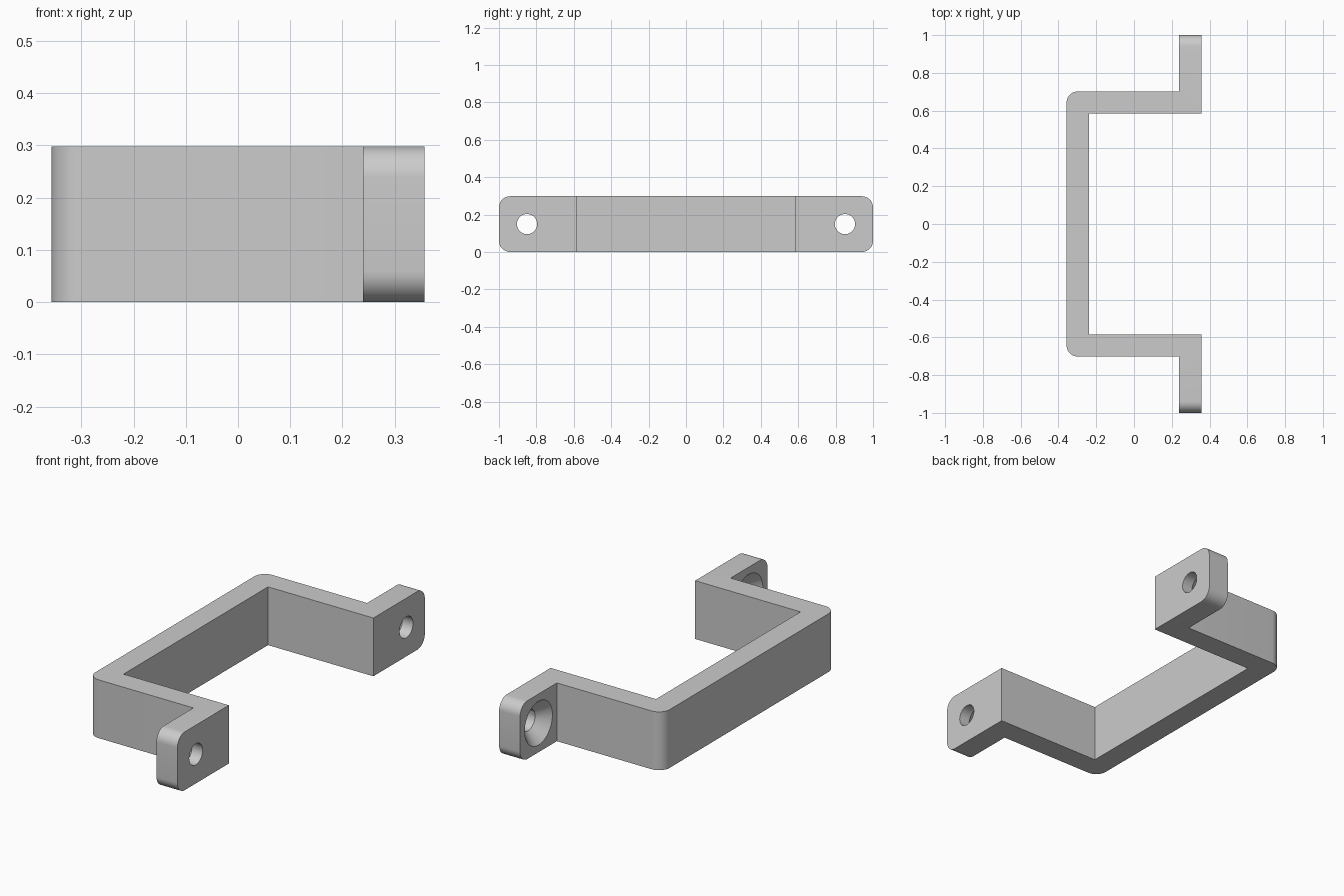
import bpy, bmesh, math
from mathutils import Matrix

cube = bpy.data.objects.get("Cube")
if cube:
    bpy.data.objects.remove(cube, do_unlink=True)

HALF_X, HALF_Y, HEIGHT, THICK = 0.357, 1.0, 0.298, 0.118
ARM_Y, RADIUS = 0.702, 0.06
HOLE_Y, HOLE_R, SINK_R = 0.85, 0.054, 0.112

grey = bpy.data.materials.new("plain grey")
grey.use_nodes = True
colour = (0.6, 0.6, 0.6, 1)
grey.diffuse_color = colour
grey.node_tree.nodes["Principled BSDF"].inputs["Base Color"].default_value = colour


def make_object(name, bm):
    bmesh.ops.recalc_face_normals(bm, faces=bm.faces)
    mesh = bpy.data.meshes.new(name)
    bm.to_mesh(mesh)
    bm.free()
    mesh.materials.append(grey)
    obj = bpy.data.objects.new(name, mesh)
    bpy.context.collection.objects.link(obj)
    return obj


# Bracket: half outline mirrored in y, then extruded upwards
half = [(-HALF_X, ARM_Y), (HALF_X - THICK, ARM_Y), (HALF_X - THICK, HALF_Y),
        (HALF_X, HALF_Y), (HALF_X, ARM_Y - THICK), (-HALF_X + THICK, ARM_Y - THICK)]
outline = half + [(x, -y) for x, y in reversed(half)]
bm = bmesh.new()
base = bm.faces.new([bm.verts.new((x, y, 0)) for x, y in outline])
top = bmesh.ops.extrude_face_region(bm, geom=[base])["geom"]
bmesh.ops.translate(bm, vec=(0, 0, HEIGHT),
                    verts=[v for v in top if isinstance(v, bmesh.types.BMVert)])


# Round the two outer strap corners and the flange tips
def is_rounded(edge):
    a, b = (v.co for v in edge.verts)
    strap = all(abs(p.x + HALF_X) < 0.001 for p in (a, b)) and abs(a.z - b.z) > 0.1
    tip = abs(a.y - b.y) < 0.001 and abs(abs(a.y) - HALF_Y) < 0.001 and abs(a.x - b.x) > 0.1
    return strap or tip


bmesh.ops.bevel(bm, geom=[e for e in bm.edges if is_rounded(e)], offset=RADIUS,
                segments=10, profile=0.5, affect='EDGES')
bracket = make_object("bracket", bm)


# Countersunk screw holes: a drill and a cone through each flange
def cut(name, y, r_start, r_end, x_start, x_end):
    bm = bmesh.new()
    place = Matrix.Translation(((x_start + x_end) / 2, y, HEIGHT / 2)) @ Matrix.Rotation(math.pi / 2, 4, 'Y')
    bmesh.ops.create_cone(bm, cap_ends=True, segments=48, radius1=r_start, radius2=r_end,
                          depth=x_end - x_start, matrix=place)
    cutter = make_object(name, bm)
    cutter.hide_render = True
    mod = bracket.modifiers.new(name, 'BOOLEAN')
    mod.object = cutter
    mod.solver = 'EXACT'
    bpy.context.view_layer.objects.active = bracket
    bpy.ops.object.modifier_apply(modifier=name)
    bpy.data.objects.remove(cutter, do_unlink=True)


face = HALF_X - THICK
slope = SINK_R - HOLE_R
for y in (HOLE_Y, -HOLE_Y):
    cut("screw_hole", y, HOLE_R, HOLE_R, face - 0.05, HALF_X + 0.05)
    cut("countersink", y, SINK_R + 0.01, HOLE_R, face - 0.01, face + slope)

bpy.ops.object.select_all(action='DESELECT')
bracket.select_set(True)
bpy.context.view_layer.objects.active = bracket
bpy.ops.object.shade_smooth_by_angle(angle=math.radians(30))
